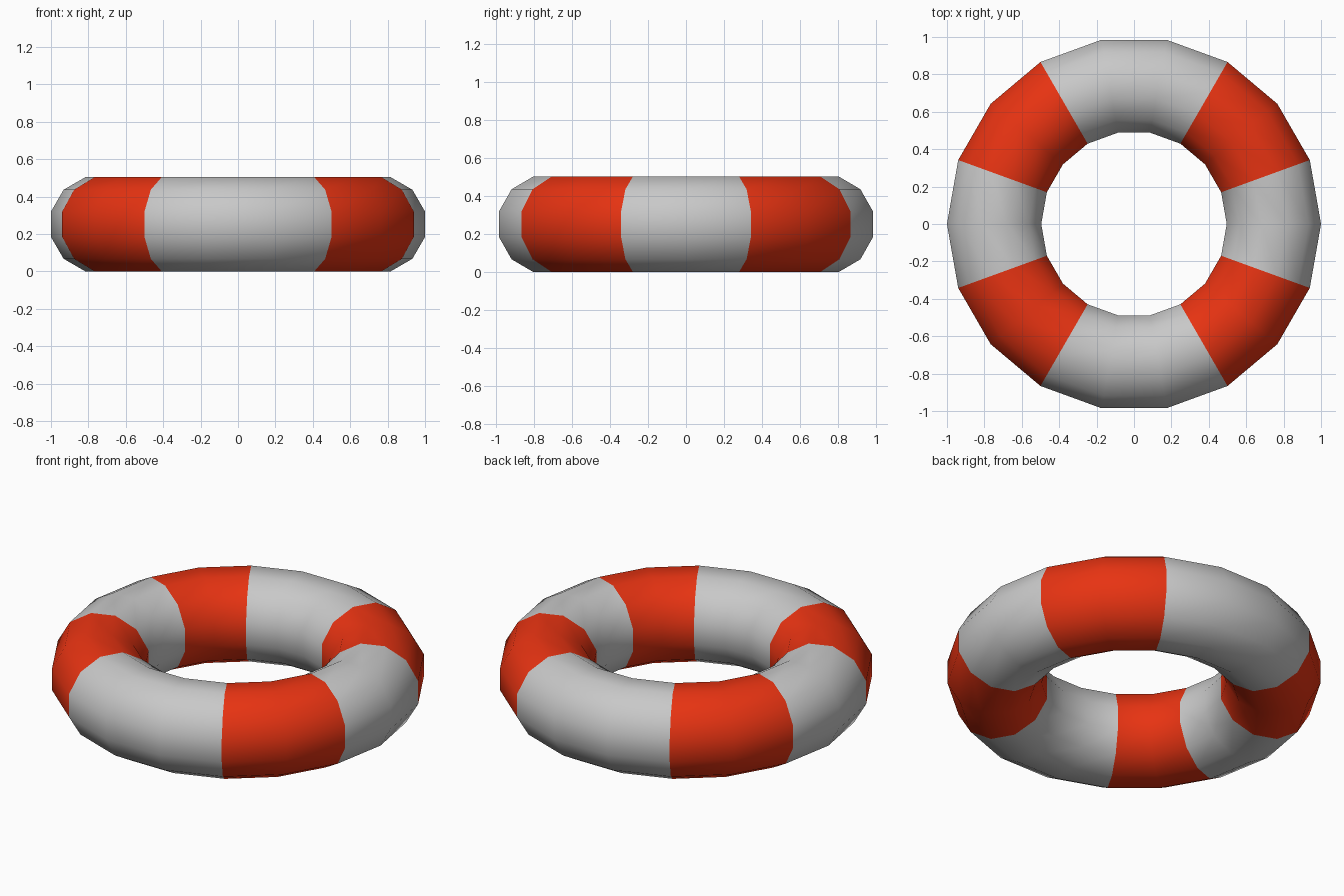
import bpy, math

if "Cube" in bpy.data.objects:
    bpy.data.objects.remove(bpy.data.objects["Cube"])

# Materials
def material(name, rgb):
    m = bpy.data.materials.new(name)
    m.diffuse_color = (*rgb, 1.0)
    m.use_nodes = True
    m.node_tree.nodes["Principled BSDF"].inputs["Base Color"].default_value = m.diffuse_color
    return m

white = material("pale_grey", (0.58, 0.58, 0.58))
red = material("orange_red", (0.80, 0.033, 0.006))

# Ring: 18 segments around, 12-sided section turned so its top and sides are flat
SEGMENTS, SIDES = 18, 12
MAJOR, MINOR = 0.748, 0.261
half_height = MINOR * math.cos(math.pi / SIDES)

verts, faces = [], []
for i in range(SEGMENTS):
    a = 2 * math.pi * i / SEGMENTS
    for j in range(SIDES):
        b = 2 * math.pi * (j + 0.5) / SIDES
        r = MAJOR + MINOR * math.cos(b)
        verts.append((r * math.cos(a), r * math.sin(a), half_height + MINOR * math.sin(b)))
for i in range(SEGMENTS):
    n = (i + 1) % SEGMENTS
    for j in range(SIDES):
        k = (j + 1) % SIDES
        faces.append((i * SIDES + j, n * SIDES + j, n * SIDES + k, i * SIDES + k))

mesh = bpy.data.meshes.new("life_ring")
mesh.from_pydata(verts, [], faces)
mesh.materials.append(white)
mesh.materials.append(red)

# Four red bands, 20 to 60 degrees from the x axis in each quadrant
for p in mesh.polygons:
    angle = math.degrees(math.atan2(abs(p.center.y), abs(p.center.x)))
    p.material_index = 1 if 20 < angle < 60 else 0
    p.use_smooth = True

ring = bpy.data.objects.new("life_ring", mesh)
bpy.context.collection.objects.link(ring)
